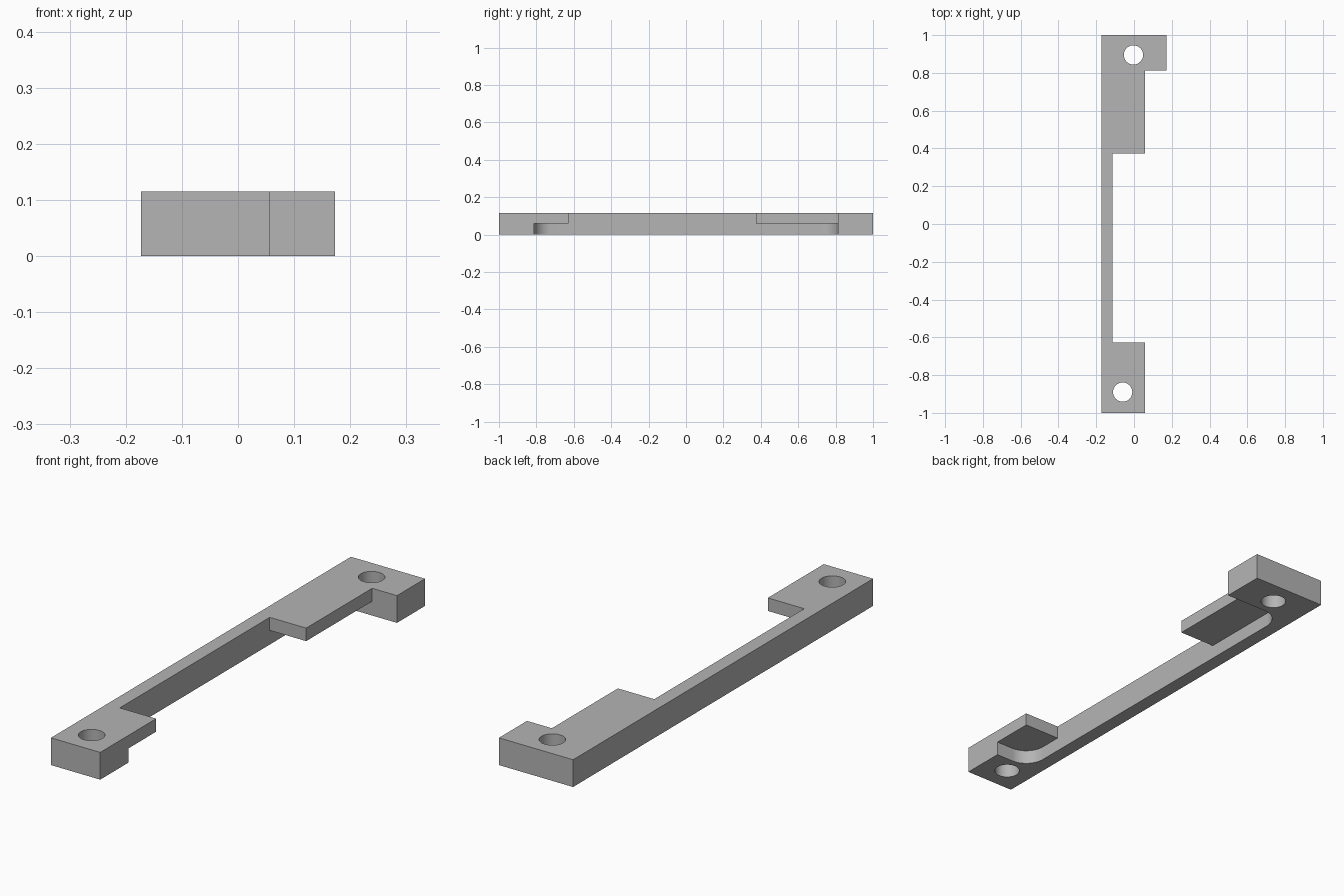
import bpy, bmesh, math

default = bpy.data.objects.get("Cube")
if default:
    bpy.data.objects.remove(default, do_unlink=True)

# Main dimensions
LEFT, RIGHT = -0.173, 0.173
RAIL, PAD = -0.113, 0.057        # inner edge of the rail, outer edge of the pads
POCKET_END = 0.813
HEIGHT, CEILING = 0.115, 0.06
FILLET, HOLE = 0.09, 0.051

grey = bpy.data.materials.new("plain grey")
grey.use_nodes = True
colour = (0.46, 0.46, 0.46, 1)
grey.diffuse_color = colour
grey.node_tree.nodes["Principled BSDF"].inputs["Base Color"].default_value = colour


def prism(name, outline, bottom, top):
    """Extrude a counter-clockwise outline between two heights."""
    bm = bmesh.new()
    face = bm.faces.new([bm.verts.new((x, y, bottom)) for x, y in outline])
    ext = bmesh.ops.extrude_face_region(bm, geom=[face])
    moved = [g for g in ext["geom"] if isinstance(g, bmesh.types.BMVert)]
    bmesh.ops.translate(bm, verts=moved, vec=(0, 0, top - bottom))
    bmesh.ops.recalc_face_normals(bm, faces=bm.faces)
    mesh = bpy.data.meshes.new(name)
    bm.to_mesh(mesh)
    bm.free()
    mesh.materials.append(grey)
    obj = bpy.data.objects.new(name, mesh)
    bpy.context.collection.objects.link(obj)
    return obj


def arc(cx, cy, radius, start, end, steps):
    angles = [math.radians(start + (end - start) * i / steps) for i in range(steps + 1)]
    return [(cx + radius * math.cos(a), cy + radius * math.sin(a)) for a in angles]


# Bracket: slim rail with a pad at each end and a hook at the back
bracket = prism("mounting_bracket", [
    (LEFT, -1), (PAD, -1), (PAD, -0.627), (RAIL, -0.627),
    (RAIL, 0.373), (PAD, 0.373), (PAD, POCKET_END), (RIGHT, POCKET_END),
    (RIGHT, 1), (LEFT, 1)], 0, HEIGHT)

# Pocket under the pads, with rounded inner corners
corner_x, corner_y = RAIL + FILLET, POCKET_END - FILLET
pocket = prism("pocket_cutter",
               [(PAD + 0.05, -POCKET_END), (PAD + 0.05, POCKET_END)]
               + arc(corner_x, corner_y, FILLET, 90, 180, 16)
               + arc(corner_x, -corner_y, FILLET, 180, 270, 16), -0.1, CEILING)

# Screw holes through both ends
cutters = [pocket]
for name, x, y in (("back_hole_cutter", -0.003, 0.895), ("front_hole_cutter", -0.06, -0.89)):
    cutters.append(prism(name, arc(x, y, HOLE, 0, 348.75, 31), -0.1, 0.3))

bpy.ops.object.select_all(action="DESELECT")
bpy.context.view_layer.objects.active = bracket
bracket.select_set(True)
for cutter in cutters:
    mod = bracket.modifiers.new(cutter.name, "BOOLEAN")
    mod.operation = "DIFFERENCE"
    mod.solver = "EXACT"
    mod.object = cutter
    bpy.ops.object.modifier_apply(modifier=mod.name)
    bpy.data.objects.remove(cutter, do_unlink=True)

bpy.ops.object.shade_smooth_by_angle(angle=math.radians(30))
